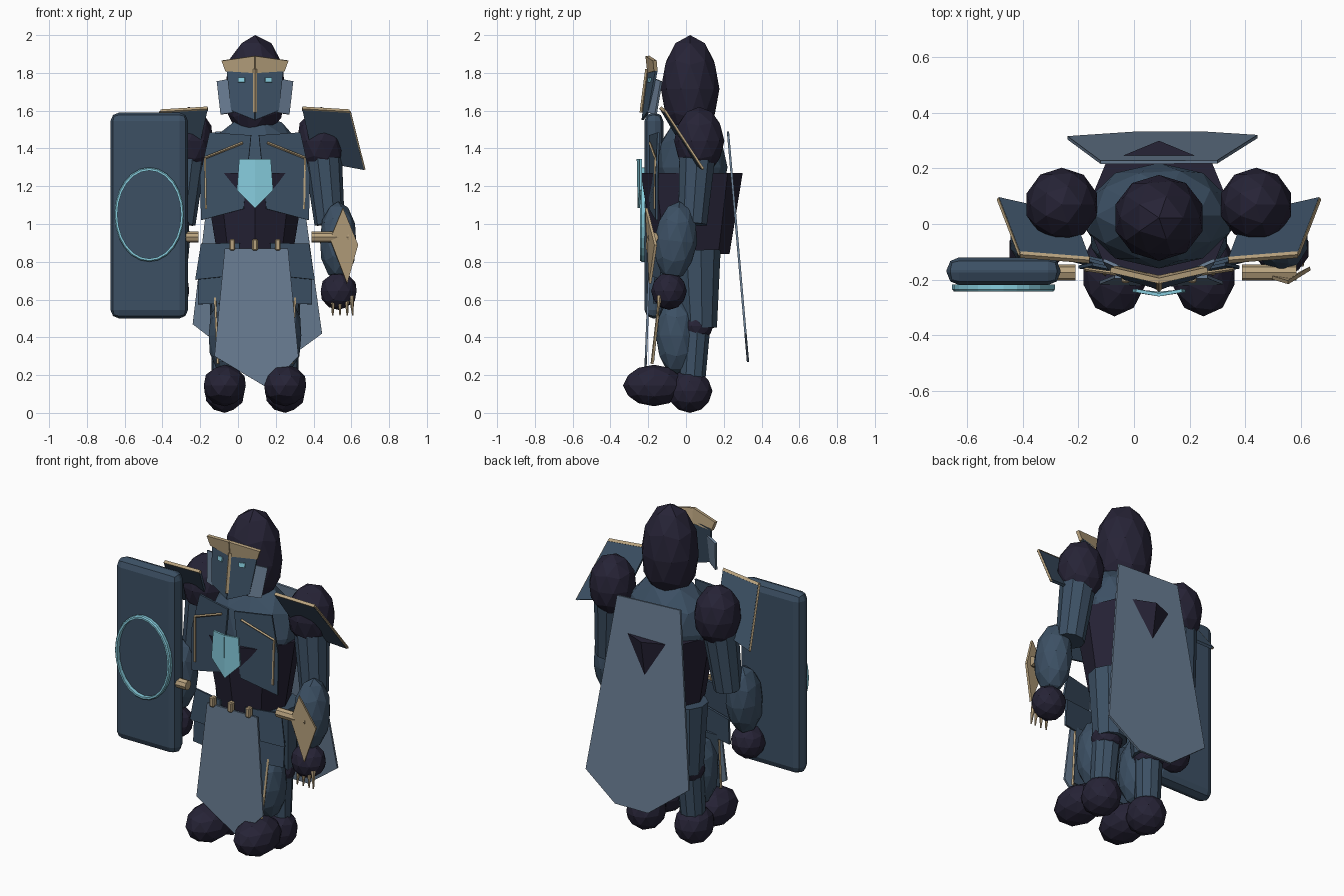
import bpy, bmesh, math
from mathutils import Vector, Matrix

if "Cube" in bpy.data.objects:
    bpy.data.objects.remove(bpy.data.objects["Cube"])

CX = 0.09  # mid line of the body


def material(name, rgb):
    m = bpy.data.materials.new(name)
    lin = [((c / 255 + 0.055) / 1.055) ** 2.4 for c in rgb]
    m.diffuse_color = (*lin, 1)
    m.use_nodes = True
    m.node_tree.nodes["Principled BSDF"].inputs["Base Color"].default_value = m.diffuse_color
    return m


DARK = material("dark_cloth", (38, 35, 54))
BLUE = material("blue_armor", (60, 80, 100))
SLATE = material("slate_cloth", (105, 125, 147))
GOLD = material("gold_trim", (185, 163, 127))
CYAN = material("cyan_glow", (135, 205, 222))


def finish(bm, name, mat):
    mesh = bpy.data.meshes.new(name)
    bmesh.ops.recalc_face_normals(bm, faces=bm.faces)
    bm.to_mesh(mesh)
    bm.free()
    mesh.materials.append(mat)
    ob = bpy.data.objects.new(name, mesh)
    bpy.context.collection.objects.link(ob)
    return ob


def ball(name, mat, c, r, tilt=0):
    bm = bmesh.new()
    bmesh.ops.create_icosphere(bm, subdivisions=2, radius=1)
    m = Matrix.Translation(c) @ Matrix.Rotation(tilt, 4, 'X') @ Matrix.Diagonal((*r, 1))
    bmesh.ops.transform(bm, matrix=m, verts=bm.verts)
    return finish(bm, name, mat)


def tube(name, mat, a, b, r1, r2, sides=10):
    a, b = Vector(a), Vector(b)
    bm = bmesh.new()
    bmesh.ops.create_cone(bm, cap_ends=True, segments=sides, radius1=r1, radius2=r2,
                          depth=(b - a).length)
    q = (b - a).to_track_quat('Z', 'Y').to_matrix().to_4x4()
    bmesh.ops.transform(bm, matrix=Matrix.Translation((a + b) / 2) @ q, verts=bm.verts)
    return finish(bm, name, mat)


def box(name, mat, c, size, bevel=0, segments=1):
    bm = bmesh.new()
    bmesh.ops.create_cube(bm, size=1)
    m = Matrix.Translation(c) @ Matrix.Diagonal((*size, 1))
    bmesh.ops.transform(bm, matrix=m, verts=bm.verts)
    if bevel:
        bmesh.ops.bevel(bm, geom=bm.edges[:], offset=bevel, segments=segments,
                        profile=0.5, affect='EDGES')
    return finish(bm, name, mat)


def plate(name, mat, pts, thick=0.012):
    bm = bmesh.new()
    bm.faces.new([bm.verts.new(p) for p in pts])
    ob = finish(bm, name, mat)
    mod = ob.modifiers.new("thickness", 'SOLIDIFY')
    mod.thickness, mod.offset = thick, 0
    return ob


def trim(name, pts, r=0.008):
    for a, b in zip(pts, pts[1:]):
        tube(name, GOLD, a, b, r, r, 4)


# Head and torso
ball("hood", DARK, (CX, 0.022, 1.715), (0.165, 0.155, 0.285))
ball("upper_torso", BLUE, (CX, 0.03, 1.3), (0.27, 0.19, 0.28))
trunk = tube("trunk", DARK, (0, 0, 0.84), (0, 0, 1.27), 0.2, 0.27, 8)
# a vertex of the trunk points forward and another backward
trunk.location = (CX, 0.03, 0)
ball("hips", BLUE, (CX, 0.04, 0.81), (0.2, 0.13, 0.13))

# Paired parts
for s, side in ((1, "left"), (-1, "right")):
    def P(x, y, z):
        return (CX + s * x, y, z)

    def part(n):
        return f"{side}_{n}"

    # Face mask, brow, eyes and cheek guards
    plate(part("mask"), BLUE, [P(0, -0.195, 1.82), P(0.15, -0.155, 1.82),
                               P(0.125, -0.195, 1.6), P(0, -0.23, 1.55)])
    plate(part("brow"), GOLD, [P(0, -0.195, 1.80), P(0.155, -0.16, 1.81),
                               P(0.175, -0.165, 1.865), P(0, -0.205, 1.89)], 0.02)
    plate(part("eye"), CYAN, [P(0.055, -0.197, 1.775), P(0.09, -0.188, 1.775),
                              P(0.09, -0.192, 1.75), P(0.055, -0.201, 1.75)], 0.009)
    plate(part("cheek"), SLATE, [P(0.12, -0.165, 1.77), P(0.2, -0.13, 1.755),
                                 P(0.18, -0.16, 1.58), P(0.115, -0.2, 1.59)])

    # Chest plate with trim, and half of the chest gem
    plate(part("chest_plate"), BLUE, [P(0.02, -0.19, 1.47), P(0.24, -0.145, 1.485),
                                      P(0.29, -0.155, 1.26), P(0.285, -0.155, 1.02),
                                      P(0.06, -0.19, 1.08)])
    trim(part("chest_trim"), [P(0.065, -0.192, 1.43), P(0.265, -0.163, 1.35),
                              P(0.26, -0.168, 1.08)], 0.007)
    plate(part("chest_gem"), CYAN, [P(0, -0.255, 1.345), P(0.083, -0.24, 1.345),
                                    P(0.095, -0.24, 1.18), P(0, -0.25, 1.085)])

    # Shoulder guard
    a, b = P(0.25, -0.13, 1.61), P(0.50, -0.11, 1.595)
    c, d = P(0.577, 0.09, 1.29), P(0.31, 0.03, 1.34)
    plate(part("shoulder_guard"), BLUE, [a, b, c, d], 0.016)
    trim(part("shoulder_trim"), [a, b], 0.012)
    trim(part("shoulder_edge"), [b, c], 0.008)

    # Arm
    ball(part("shoulder"), DARK, P(0.35, 0.07, 1.44), (0.133, 0.133, 0.18))
    tube(part("upper_arm"), BLUE, P(0.36, 0.06, 1.36), P(0.395, 0.035, 1.0), 0.1, 0.08)
    ball(part("forearm"), BLUE, P(0.44, -0.055, 0.91), (0.1, 0.115, 0.21), -0.1)
    ball(part("hand"), DARK, P(0.443, -0.09, 0.645), (0.1, 0.095, 0.1))
    tube(part("wrist_bar"), GOLD, P(0.30, -0.175, 0.93), P(0.495, -0.175, 0.93),
         0.029, 0.029, 8)
    plate(part("forearm_blade"), GOLD, [P(0.465, -0.21, 1.085), P(0.545, -0.16, 0.89),
                                        P(0.487, -0.19, 0.685), P(0.397, -0.19, 0.92)], 0.014)

    # Hip plates in two tiers
    plate(part("hip_plate_upper"), BLUE, [P(0.08, -0.175, 0.9), P(0.285, -0.12, 0.895),
                                          P(0.315, -0.13, 0.705), P(0.08, -0.19, 0.73)])
    plate(part("hip_plate_lower"), BLUE, [P(0.08, -0.16, 0.75), P(0.3, -0.11, 0.73),
                                          P(0.3, -0.12, 0.575), P(0.08, -0.17, 0.58)])

    # Leg and foot
    tube(part("thigh"), BLUE, P(0.14, 0.07, 0.45), P(0.13, 0.06, 0.86), 0.095, 0.125)
    ball(part("knee"), DARK, P(0.15, 0.055, 0.46), (0.09, 0.09, 0.08))
    tube(part("calf"), BLUE, P(0.16, 0.03, 0.14), P(0.15, 0.05, 0.46), 0.07, 0.08)
    ball(part("greave"), BLUE, P(0.15, -0.05, 0.41), (0.1, 0.11, 0.21))
    plate(part("shin_plate"), BLUE, [P(0.09, -0.14, 0.6), P(0.21, -0.14, 0.6),
                                     P(0.195, -0.175, 0.27), P(0.105, -0.175, 0.27)])
    trim(part("shin_trim_outer"), [P(0.21, -0.14, 0.61), P(0.195, -0.18, 0.26)])
    trim(part("shin_trim_inner"), [P(0.09, -0.14, 0.61), P(0.105, -0.18, 0.26)])
    ball(part("heel"), DARK, P(0.16, 0.02, 0.115), (0.11, 0.12, 0.115))
    ball(part("toe"), DARK, P(0.16, -0.17, 0.145), (0.117, 0.163, 0.11))

# Nose ridge
trim("nose_ridge", [(CX, -0.205, 1.82), (CX, -0.235, 1.59)], 0.011)

# Claws on the free hand
for i, x in enumerate((0.505, 0.54, 0.575, 0.6)):
    tube("claw", GOLD, (x, -0.14, 0.62), (x + 0.004 * (i - 1), -0.15, 0.515), 0.014, 0.004, 6)

# Belt studs, front cloth and cape
for x in (-0.12, 0, 0.12):
    box("belt_stud", GOLD, (CX + x, -0.195, 0.89), (0.03, 0.035, 0.06), 0.006)
plate("front_cloth", SLATE, [(-0.07, -0.19, 0.87), (0.265, -0.19, 0.87), (0.32, -0.212, 0.3),
                             (0.16, -0.219, 0.13), (-0.125, -0.212, 0.3)])
cape = [(-0.12, 1.49), (0.3, 1.47), (0.445, 0.42), (0.24, 0.27), (0.02, 0.27), (-0.24, 0.47)]
plate("cape", SLATE, [(x, 0.222 + (1.49 - z) * 0.087, z) for x, z in cape])

# Shield with a glowing ring
box("shield", BLUE, (-0.47, -0.17, 1.045), (0.41, 0.1, 1.09), 0.045, 2)
bm = bmesh.new()
n, rings = 24, []
for i in range(n):
    t = 2 * math.pi * i / n
    rings.append([bm.verts.new((-0.47 + (0.185 - k) * math.cos(t), y,
                                1.05 + (0.25 - k) * math.sin(t)))
                  for k, y in ((0, -0.218), (0, -0.236), (0.006, -0.243),
                               (0.017, -0.243), (0.017, -0.218))])
for i in range(n):
    p, q = rings[i], rings[(i + 1) % n]
    for j in range(5):
        k = (j + 1) % 5
        bm.faces.new((p[j], p[k], q[k], q[j]))
finish(bm, "shield_ring", CYAN)
